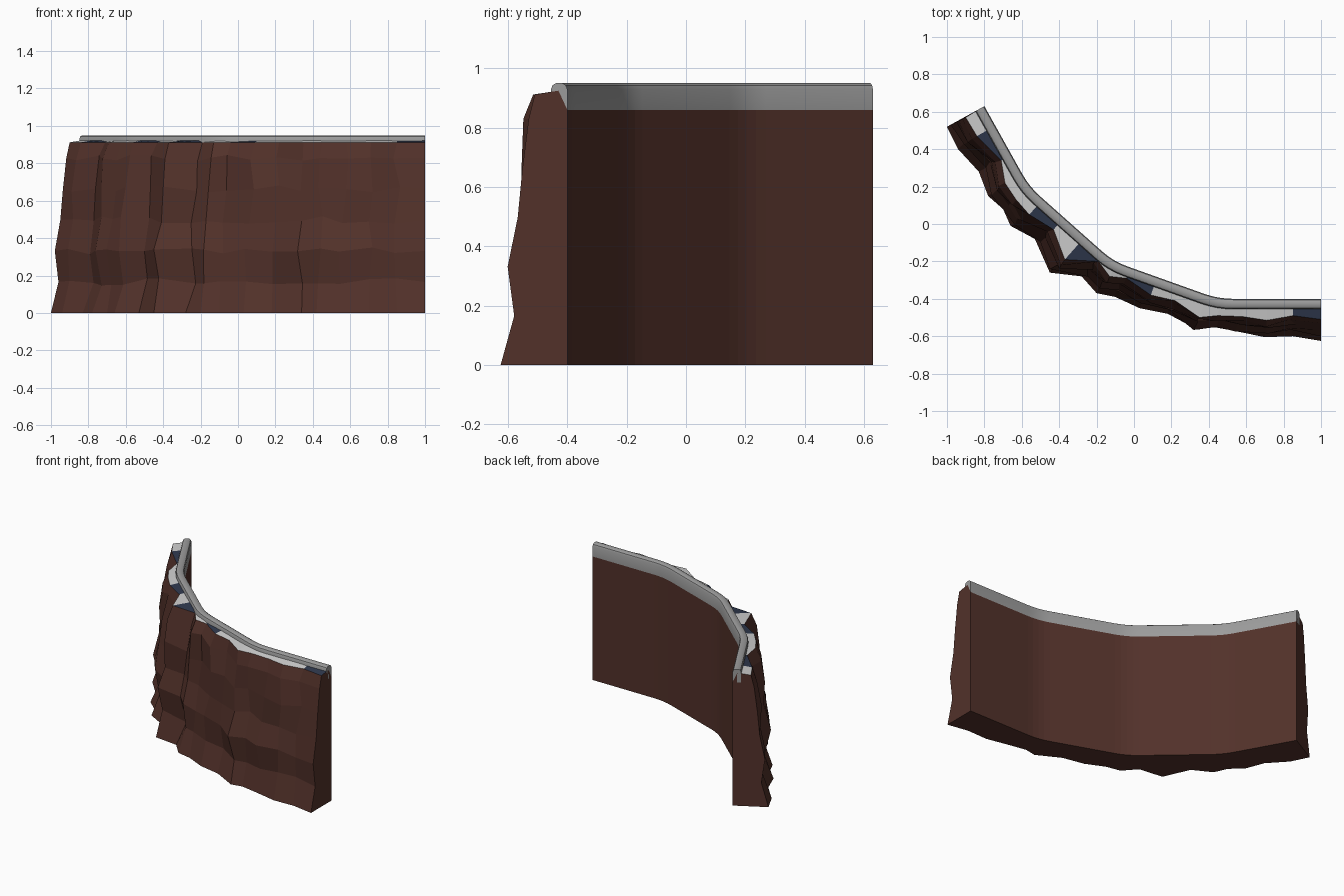
import bpy, bmesh, random
from mathutils import Vector
from mathutils.geometry import intersect_point_line

random.seed(7)
cube = bpy.data.objects.get("Cube")
if cube:
    bpy.data.objects.remove(cube, do_unlink=True)


def material(name, r, g, b):
    mat = bpy.data.materials.new(name)
    mat.use_nodes = True
    mat.diffuse_color = (r, g, b, 1)
    node = mat.node_tree.nodes["Principled BSDF"]
    node.inputs["Base Color"].default_value = (r, g, b, 1)
    node.inputs["Roughness"].default_value = 0.9
    return mat


def make_object(name, bm, *materials):
    bmesh.ops.recalc_face_normals(bm, faces=bm.faces)
    mesh = bpy.data.meshes.new(name)
    bm.to_mesh(mesh)
    bm.free()
    for mat in materials:
        mesh.materials.append(mat)
    obj = bpy.data.objects.new(name, mesh)
    bpy.context.collection.objects.link(obj)
    return obj


def bridge(bm, line_a, line_b):
    """Join two rows of vertices with quads."""
    return [bm.faces.new((line_a[i], line_a[i + 1], line_b[i + 1], line_b[i]))
            for i in range(len(line_a) - 1)]


def rounded_path(points, reach, steps=4):
    """Replace every inner corner by a short curve."""
    path = [points[0]]
    for before, corner, after in zip(points, points[1:], points[2:]):
        a = corner + (before - corner).normalized() * reach
        b = corner + (after - corner).normalized() * reach
        for k in range(steps + 1):
            t = k / steps
            path.append(a.lerp(corner, t).lerp(corner.lerp(b, t), t))
    return path + [points[-1]]


def offset_path(path, distance):
    """Shift the path sideways, towards the rock face."""
    shifted = []
    for i, point in enumerate(path):
        along = path[min(i + 1, len(path) - 1)] - path[max(i - 1, 0)]
        shifted.append(point + Vector((along.y, -along.x)).normalized() * distance)
    return shifted


def nearest(path, point):
    found = []
    for a, b in zip(path, path[1:]):
        hit, t = intersect_point_line(point, a, b)
        found.append(a.lerp(b, min(max(t, 0), 1)))
    return min(found, key=lambda p: (p - point).length)


def at_height(bm, path, z):
    return [bm.verts.new((p.x, p.y, z)) for p in path]


brown = material("brown rock", 0.085, 0.031, 0.023)
white = material("pale ledge", 0.62, 0.62, 0.62)
blue = material("dark blue ledge", 0.028, 0.040, 0.075)
grey = material("grey kerb", 0.33, 0.33, 0.33)

HEIGHT, KERB_BOTTOM, LEDGE = 0.95, 0.86, 0.912
back = rounded_path([Vector(p) for p in (
    (-.8, .63), (-.56, .2), (-.11, -.2), (.45, -.4), (1, -.4))], 0.08)

# Foot and brim of the rock face: foot x, foot y, brim x, brim y
columns = (
    (-1, .52, -.9, .57), (-.94, .4, -.84, .47), (-.83, .28, -.71, .34),
    (-.78, .15, -.69, .22), (-.7, .08, -.63, .13), (-.66, -.01, -.56, .05),
    (-.53, -.08, -.43, -.03), (-.45, -.26, -.37, -.19), (-.28, -.28, -.19, -.2),
    (-.2, -.37, -.13, -.28), (-.1, -.39, -.04, -.29), (.03, -.45, .09, -.38),
    (.18, -.48, .22, -.41), (.34, -.565, .35, -.5), (.42, -.55, .45, -.49),
    (.53, -.57, .58, -.495), (.7, -.605, .71, -.515), (.85, -.6, .85, -.49),
    (1, -.625, 1, -.51))
bulges = (0, -.025, .018, .005, .01, .01, 0)
blue_tiles = (1, 5, 7, 10, 17)

# Rock wall
bm = bmesh.new()
last = len(columns) - 1
rows = []
for r, bulge in enumerate(bulges):
    t = min(r / 5.5, 1)
    row = []
    for c, (fx, fy, bx, by) in enumerate(columns):
        foot, brim = Vector((fx, fy)), Vector((bx, by))
        out = (foot - nearest(back, foot)).normalized()
        if c == 0:
            out = (foot - back[0]).normalized()
        point = foot.lerp(brim, t) + out * bulge
        z = t * LEDGE
        if 0 < r < len(bulges) - 1 and 0 < c < last:
            side = Vector((-out.y, out.x))
            point += out * random.uniform(-.018, .018) + side * random.uniform(-.02, .02)
            z += random.uniform(-.02, .02)
        row.append(bm.verts.new((point.x, point.y, z)))
    rows.append(row)
for low, high in zip(rows, rows[1:]):
    bridge(bm, low, high)

# Coloured ledge between the brim and the kerb
inner_path = offset_path(back, 0.03)
inner = [nearest(inner_path, v.co.to_2d()) for v in rows[-1]]
inner[0], inner[-1] = inner_path[0], inner_path[-1]
ledge_line = at_height(bm, inner, LEDGE + 0.013)
for i, face in enumerate(bridge(bm, rows[-1], ledge_line)):
    face.material_index = 2 if i in blue_tiles else 1

# Plain back, underside and the two ends
back_low = at_height(bm, back, 0)
back_high = at_height(bm, back, KERB_BOTTOM)
bridge(bm, back_low, back_high)
bm.faces.new(rows[0] + back_low[::-1])
for end in (0, -1):
    bm.faces.new([row[end] for row in rows]
                 + [ledge_line[end], back_high[end], back_low[end]])
make_object("rock_wall", bm, brown, white, blue)

# Rounded kerb along the top of the back
bm = bmesh.new()
section = ((0, KERB_BOTTOM), (0, .93), (.005, .943), (.016, HEIGHT),
           (.039, HEIGHT), (.05, .943), (.055, .93), (.055, KERB_BOTTOM))
lines = [at_height(bm, offset_path(back, d), z) for d, z in section]
for a, b in zip(lines, lines[1:] + lines[:1]):
    bridge(bm, a, b)
for end in (0, -1):
    bm.faces.new([line[end] for line in lines])
kerb = make_object("kerb", bm, grey)
bpy.context.view_layer.objects.active = kerb
kerb.select_set(True)
bpy.ops.object.shade_smooth_by_angle(angle=0.6)
